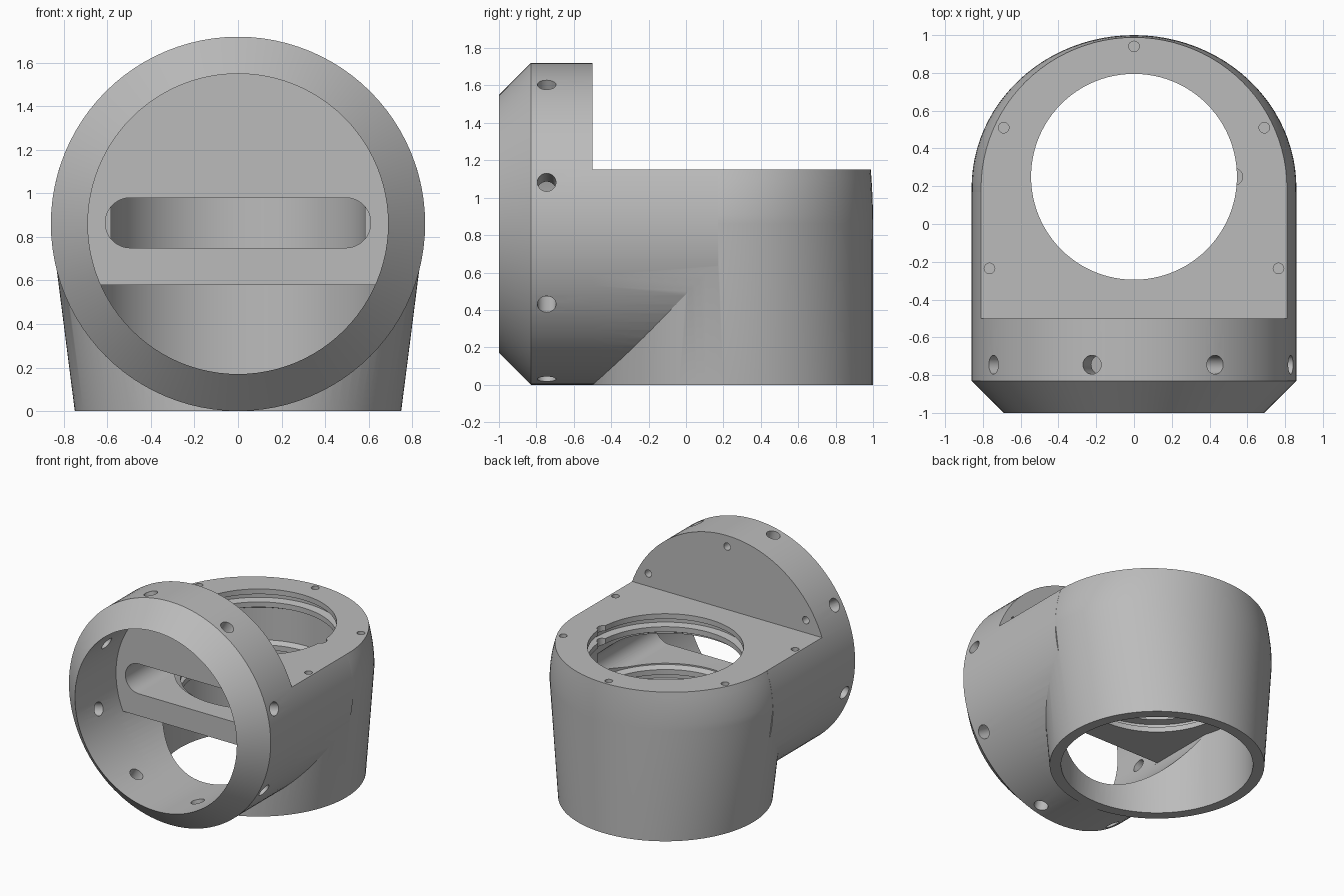
import bpy, bmesh
from math import sin, cos, pi, radians, sqrt
from mathutils import Vector

cube = bpy.data.objects.get("Cube")
if cube:
    bpy.data.objects.remove(cube, do_unlink=True)

RING_R, BORE_R, MID_Z = 0.86, 0.69, 0.86
TOP_Z, CEILING_Z, BACK_Y = 1.15, 0.58, -0.5
PIPE_Y = 0.25
N = 96


def finish(bm, name):
    bmesh.ops.recalc_face_normals(bm, faces=bm.faces)
    mesh = bpy.data.meshes.new(name)
    bm.to_mesh(mesh)
    bm.free()
    obj = bpy.data.objects.new(name, mesh)
    bpy.context.collection.objects.link(obj)
    return obj


def hull(points, name):
    """Convex solid around a set of points."""
    bm = bmesh.new()
    for p in points:
        bm.verts.new(p)
    res = bmesh.ops.convex_hull(bm, input=bm.verts)
    loose = [v for v in bm.verts if not v.link_faces]
    bmesh.ops.delete(bm, geom=loose, context='VERTS')
    bmesh.ops.dissolve_limit(bm, angle_limit=radians(0.1), verts=bm.verts, edges=bm.edges)
    return finish(bm, name)


def circle(r, n=N):
    return [(r * cos(2 * pi * i / n), r * sin(2 * pi * i / n)) for i in range(n)]


def lathe(profile, place, name):
    """Solid of revolution; profile holds (radius, height) pairs."""
    bm = bmesh.new()
    rings = [[bm.verts.new(place(a, b, h)) for a, b in circle(r)] for r, h in profile]
    for low, high in zip(rings, rings[1:]):
        for i in range(N):
            j = (i + 1) % N
            bm.faces.new((low[i], low[j], high[j], high[i]))
    bm.faces.new(rings[0])
    bm.faces.new(rings[-1])
    return finish(bm, name)


def rod(start, end, r, name, n=24):
    """Round rod between two points."""
    start, end = Vector(start), Vector(end)
    turn = (end - start).to_track_quat('Z', 'Y')
    return hull([p + turn @ Vector((a, b, 0)) for p in (start, end) for a, b in circle(r, n)], name)


def combine(target, tool, operation='DIFFERENCE'):
    mod = target.modifiers.new("combine", 'BOOLEAN')
    mod.operation, mod.solver, mod.object = operation, 'EXACT', tool
    bpy.context.view_layer.objects.active = target
    bpy.ops.object.modifier_apply(modifier=mod.name)
    bpy.data.objects.remove(tool, do_unlink=True)


def box(lo, hi, name):
    return hull([(x, y, z) for x in (lo[0], hi[0]) for y in (lo[1], hi[1]) for z in (lo[2], hi[2])], name)


def along_y(a, b, h):
    return (a, h, MID_Z + b)


def along_z(a, b, h):
    return (a, PIPE_Y + b, h)


# Chamfered front ring running back as a horizontal barrel
housing = lathe([(BORE_R, -1), (RING_R, -0.83), (RING_R, BACK_Y), (RING_R, 0.17)], along_y, "elbow_housing")
combine(housing, box((-1, BACK_Y, TOP_Z), (1, 1.2, 2), "top_cutter"))

# Vertical socket widening from a round foot to the shoulder
points = [(a, PIPE_Y + b, 0) for a, b in circle(0.75)]
for k in range(7):
    t = k / 6
    z = MID_Z + (TOP_Z - MID_Z) * t
    w = sqrt(RING_R ** 2 - (z - MID_Z) ** 2)
    back = 0.81 - 0.012 * t * t
    points += [(w * a, 0.19 + b * (back if b > 0 else 0.68), z) for a, b in circle(1)]
combine(housing, hull(points, "socket"), 'UNION')

# Front bore, and the lower bore that stops under the ceiling
combine(housing, lathe([(BORE_R, -1.1), (BORE_R, BACK_Y)], along_y, "bore_cutter"))
half = sqrt(BORE_R ** 2 - (MID_Z - CEILING_Z) ** 2)
arc = [(a, MID_Z + b) for a, b in circle(BORE_R) if MID_Z + b < CEILING_Z - 0.005]
arc += [(-half, CEILING_Z), (half, CEILING_Z)]
combine(housing, hull([(x, y, z) for x, z in arc for y in (BACK_Y - 0.1, 0.2)], "lower_bore_cutter"))
combine(housing, lathe([(0.67, -0.1), (0.67, CEILING_Z)], along_z, "foot_bore_cutter"))

# Top opening with retaining grooves above and below a wider chamber
LIP, GROOVE, CHAMBER = 0.545, 0.6, 0.585
profile = [(LIP, 0.5), (LIP, 0.62), (GROOVE, 0.63), (GROOVE, 0.67), (LIP, 0.68), (LIP, 0.72),
           (CHAMBER, 0.74), (CHAMBER, 0.99), (LIP, 1.01), (LIP, 1.05), (GROOVE, 1.06),
           (GROOVE, 1.1), (LIP, 1.11), (LIP, 1.25)]
combine(housing, lathe(profile, along_z, "opening_cutter"))
combine(housing, rod((0.53, PIPE_Y, 0.9), (0.53, PIPE_Y, 1.3), 0.045, "notch_cutter"))

# Long slot through the front wall
slot = [(s * 0.495 + a, y, 0.865 + b) for s in (-1, 1) for a, b in circle(0.115, 48) for y in (-0.6, 0.24)]
combine(housing, hull(slot, "slot_cutter"))

# Eight radial holes round the ring
for i in range(8):
    a = radians(15 + 45 * i)
    d = Vector((cos(a), 0, sin(a)))
    mid = Vector((0, -0.745, MID_Z))
    combine(housing, rod(mid + d * 0.6, mid + d * 0.95, 0.05, "radial_cutter"))

# Blind screw holes in the deck and in the back of the ring
for x, y in ((0, 0.94), (0.69, 0.51), (-0.69, 0.51), (0.765, -0.235), (-0.765, -0.235)):
    combine(housing, rod((x, y, 1.07), (x, y, 1.25), 0.028, "screw_cutter"))
for deg in (30, 90, 150):
    x, z = 0.775 * cos(radians(deg)), MID_Z + 0.775 * sin(radians(deg))
    combine(housing, rod((x, -0.58, z), (x, -0.4, z), 0.028, "screw_cutter"))

# Plain grey finish
grey = bpy.data.materials.new("plain_grey")
grey.use_nodes = True
colour = (0.5, 0.5, 0.5, 1)
grey.diffuse_color = colour
grey.node_tree.nodes["Principled BSDF"].inputs["Base Color"].default_value = colour
housing.data.materials.clear()
housing.data.materials.append(grey)

bpy.ops.object.select_all(action='DESELECT')
housing.select_set(True)
bpy.context.view_layer.objects.active = housing
bpy.ops.object.shade_smooth_by_angle(angle=radians(25))
